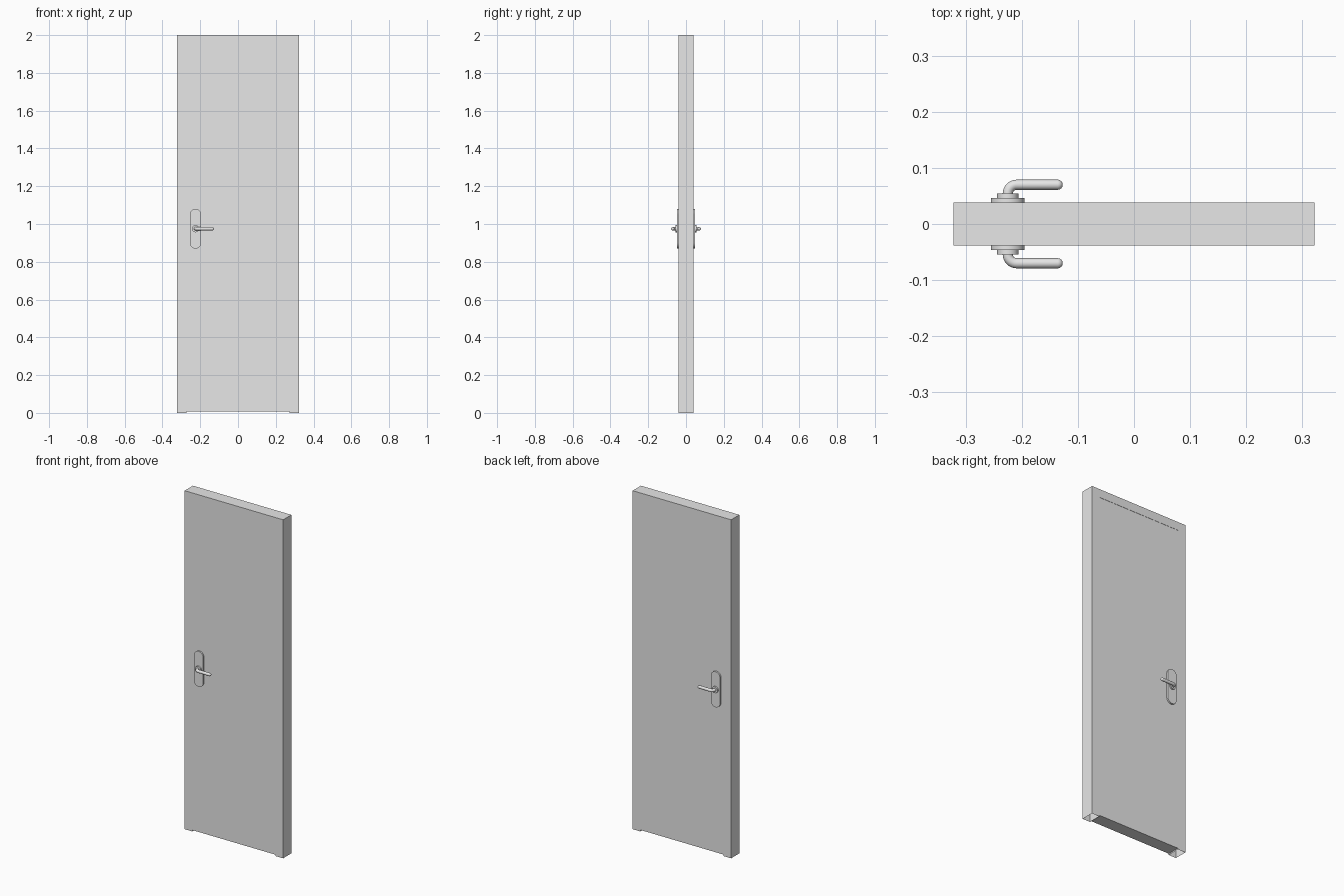
import bpy, bmesh, math
from mathutils import Vector

cube = bpy.data.objects.get("Cube")
if cube:
    bpy.data.objects.remove(cube, do_unlink=True)

grey = bpy.data.materials.new("light_grey")
grey.use_nodes = True
GREY = (0.8, 0.8, 0.8, 1)
grey.diffuse_color = GREY
grey.node_tree.nodes["Principled BSDF"].inputs["Base Color"].default_value = GREY

HALF_W, HALF_D, HEIGHT = 0.322, 0.0385, 2.0
FRAME = 0.05
HANDLE_X, HANDLE_Z = -0.225, 0.975


def add_object(name, bm, smooth=False):
    bmesh.ops.recalc_face_normals(bm, faces=bm.faces)
    mesh = bpy.data.meshes.new(name)
    bm.to_mesh(mesh)
    bm.free()
    mesh.materials.append(grey)
    ob = bpy.data.objects.new(name, mesh)
    bpy.context.collection.objects.link(ob)
    if smooth:
        bpy.ops.object.select_all(action='DESELECT')
        ob.select_set(True)
        bpy.context.view_layer.objects.active = ob
        bpy.ops.object.shade_smooth_by_angle(angle=math.radians(40))
    return ob


def prism(outline, y0, y1):
    """Extrude an xz outline from y0 to y1."""
    bm = bmesh.new()
    face = bm.faces.new([bm.verts.new((x, y0, z)) for x, z in outline])
    new = bmesh.ops.extrude_face_region(bm, geom=[face])["geom"]
    moved = [v for v in new if isinstance(v, bmesh.types.BMVert)]
    bmesh.ops.translate(bm, verts=moved, vec=(0, y1 - y0, 0))
    return bm


def stadium(radius, half_straight, steps=16):
    """Upright rounded outline around the handle centre."""
    points = []
    for side in (0, 1):
        for i in range(steps + 1 if half_straight else steps):
            a = math.pi * (side + i / steps)
            shift = half_straight * (1 - 2 * side)
            points.append((HANDLE_X + radius * math.cos(a),
                           HANDLE_Z + shift + radius * math.sin(a)))
    return points


# Frame: two jambs and a head, hollow and open at the feet
inner, head = HALF_W - FRAME, HEIGHT - FRAME
bm = prism([(-HALF_W, 0), (-HALF_W, HEIGHT), (HALF_W, HEIGHT), (HALF_W, 0),
            (inner, 0), (inner, head), (-inner, head), (-inner, 0)], -HALF_D, HALF_D)
feet = [f for f in bm.faces if all(v.co.z < 0.001 for v in f.verts)]
bmesh.ops.delete(bm, geom=feet, context='FACES_ONLY')
add_object("door_frame", bm)

# Door leaf, just clear of the floor and set in slightly at the back
bm = prism([(-inner, 0.008), (-inner, head), (inner, head), (inner, 0.008)],
           -HALF_D, HALF_D - 0.0015)
add_object("door_leaf", bm)


def lever(name, side):
    """Round bar leaving the door, bending and ending in a round tip."""
    r, bend, reach, tip = 0.009, 0.016, 0.07, -0.127
    path = [(HANDLE_X, HALF_D + 0.01, 1)]
    for i in range(9):
        a = math.pi / 2 * i / 8
        path.append((HANDLE_X + bend * (1 - math.cos(a)),
                     reach - bend * (1 - math.sin(a)), 1))
    for i in range(7):
        a = math.pi / 2 * i / 6
        path.append((tip - r + r * math.sin(a), reach, max(math.cos(a), 0.02)))
    sides = 20
    bm = bmesh.new()
    rings = []
    for i, (x, y, scale) in enumerate(path):
        before, after = path[max(i - 1, 0)], path[min(i + 1, len(path) - 1)]
        along = Vector((after[0] - before[0], after[1] - before[1], 0)).normalized()
        across = Vector((-along.y, along.x, 0))
        ring = []
        for k in range(sides):
            a = math.tau * k / sides
            p = Vector((x, y, HANDLE_Z)) + r * scale * (
                across * math.cos(a) + Vector((0, 0, math.sin(a))))
            ring.append(bm.verts.new((p.x, p.y * side, p.z)))
        rings.append(ring)
    for lower, upper in zip(rings, rings[1:]):
        for k in range(sides):
            n = (k + 1) % sides
            bm.faces.new((lower[k], lower[n], upper[n], upper[k]))
    bm.faces.new(rings[0])
    bm.faces.new(rings[-1])
    add_object(name, bm, True)


# Handle set on each side: back plate, collar and lever
for label, side in (("front", -1), ("back", 1)):
    add_object(label + "_handle_plate",
               prism(stadium(0.03, 0.075), side * (HALF_D - 0.004), side * (HALF_D + 0.008)), True)
    add_object(label + "_handle_collar",
               prism(stadium(0.019, 0), side * (HALF_D + 0.006), side * (HALF_D + 0.016)), True)
    lever(label + "_handle_lever", side)
